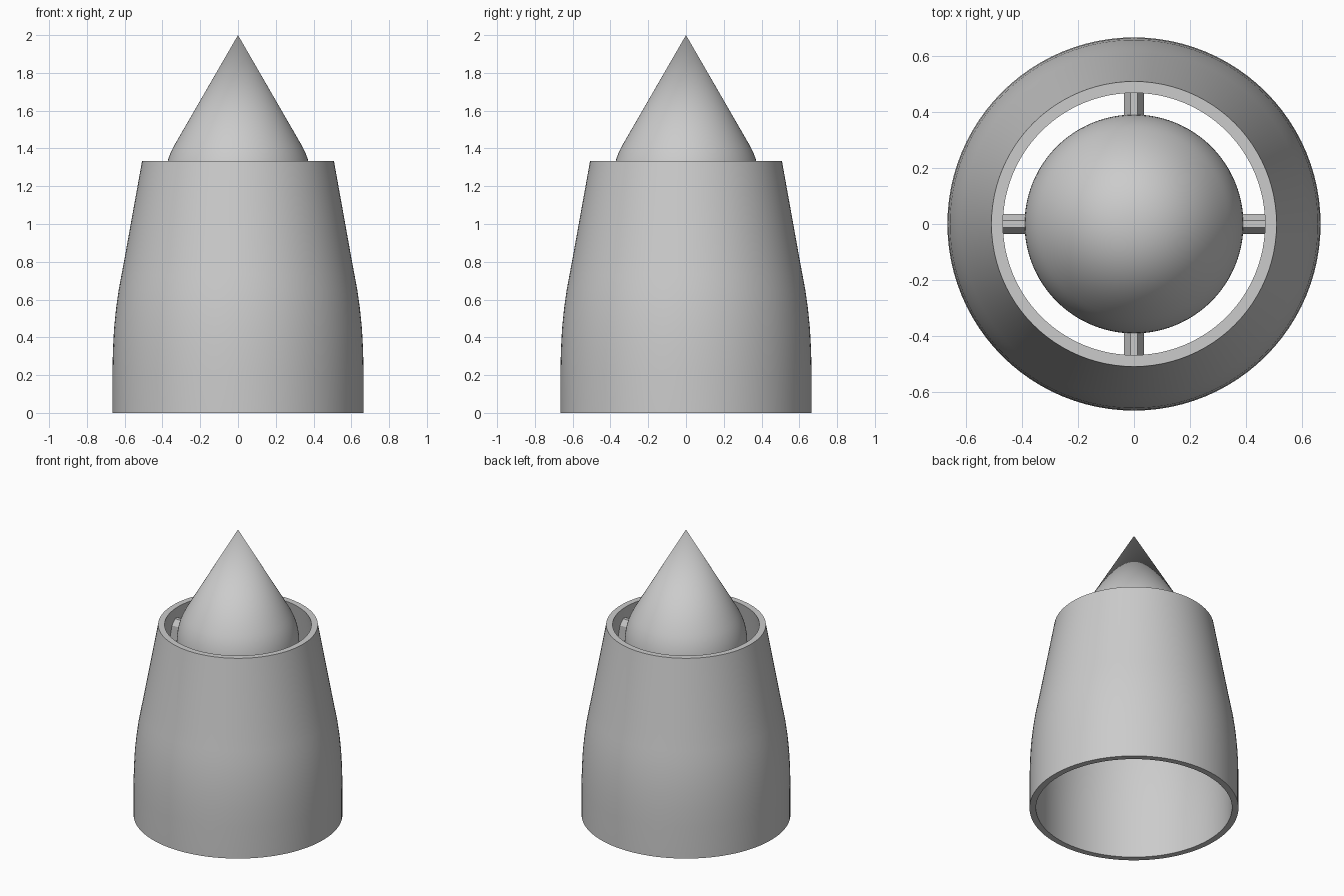
import bpy, math
from mathutils import Matrix

SEGMENTS = 96
cube = bpy.data.objects.get("Cube")
if cube:
    bpy.data.objects.remove(cube, do_unlink=True)

grey = bpy.data.materials.new("plain grey")
grey.use_nodes = True
grey.diffuse_color = (0.6, 0.6, 0.6, 1)
grey.node_tree.nodes["Principled BSDF"].inputs["Base Color"].default_value = (0.6, 0.6, 0.6, 1)


def make_object(name, verts, faces):
    mesh = bpy.data.meshes.new(name)
    mesh.from_pydata(verts, [], faces)
    mesh.materials.append(grey)
    obj = bpy.data.objects.new(name, mesh)
    bpy.context.collection.objects.link(obj)
    return obj


def smooth(obj, degrees):
    bpy.ops.object.select_all(action="DESELECT")
    obj.select_set(True)
    bpy.context.view_layer.objects.active = obj
    bpy.ops.object.shade_smooth_by_angle(angle=math.radians(degrees))


def lathe(name, profile, closed):
    """Turn (radius, z) points about z; points run so that faces look outward."""
    verts, rings = [], []
    for r, z in profile:
        start = len(verts)
        count = SEGMENTS if r > 0 else 1
        for i in range(count):
            a = math.tau * i / SEGMENTS
            verts.append((r * math.cos(a), r * math.sin(a), z))
        rings.append([start + i % count for i in range(SEGMENTS)])
    pairs = list(zip(rings, rings[1:]))
    if closed:
        pairs.append((rings[-1], rings[0]))
    faces = []
    for low, high in pairs:
        for i in range(SEGMENTS):
            j = (i + 1) % SEGMENTS
            face = list(dict.fromkeys((low[i], low[j], high[j], high[i])))
            faces.append(face)
    obj = make_object(name, verts, faces)
    smooth(obj, 35)
    return obj


# Tapered outer shell with a thin, open wall
outer = [(0.665, 0), (0.665, 0.22), (0.662, 0.34), (0.656, 0.45), (0.646, 0.55),
         (0.632, 0.65), (0.617, 0.73), (0.602, 0.81), (0.508, 1.333)]
inner = [(r - 0.041, z) for r, z in reversed(outer)]
lathe("outer_shell", outer + inner, True)

# Pointed centre plug: rounded lower end, rounded shoulder, straight cone
PLUG_R, SHOULDER_Z, ARC = 0.39, 1.215, 0.41
plug = [(0, 0.72)]
for k in range(1, 9):
    a = math.radians(90 * k / 8)
    plug.append((PLUG_R * math.sin(a), 1.0 - 0.28 * math.cos(a)))
for k in range(9):
    a = math.radians(30 * k / 8)
    plug.append((PLUG_R - ARC * (1 - math.cos(a)), SHOULDER_Z + ARC * math.sin(a)))
plug.append((0, 2))
lathe("centre_plug", plug, False)

# Four chamfered vanes that hold the plug inside the shell
half = [(0.012, 1.25), (0.035, 1.21), (0.035, 0.94), (0.012, 0.9)]
section = half + [(-w, z) for w, z in reversed(half)]
n = len(section)
for k, side in enumerate(("left", "back", "right", "front")):
    verts = [(x, w, z) for x in (0.3, 0.505) for w, z in section]
    faces = [(i, i + n, (i + 1) % n + n, (i + 1) % n) for i in range(n)]
    faces += [tuple(range(n)), tuple(reversed(range(n, 2 * n)))]
    vane = make_object(side + "_vane", verts, faces)
    vane.data.transform(Matrix.Rotation(k * math.pi / 2, 4, "Z"))
    vane.data.update()
